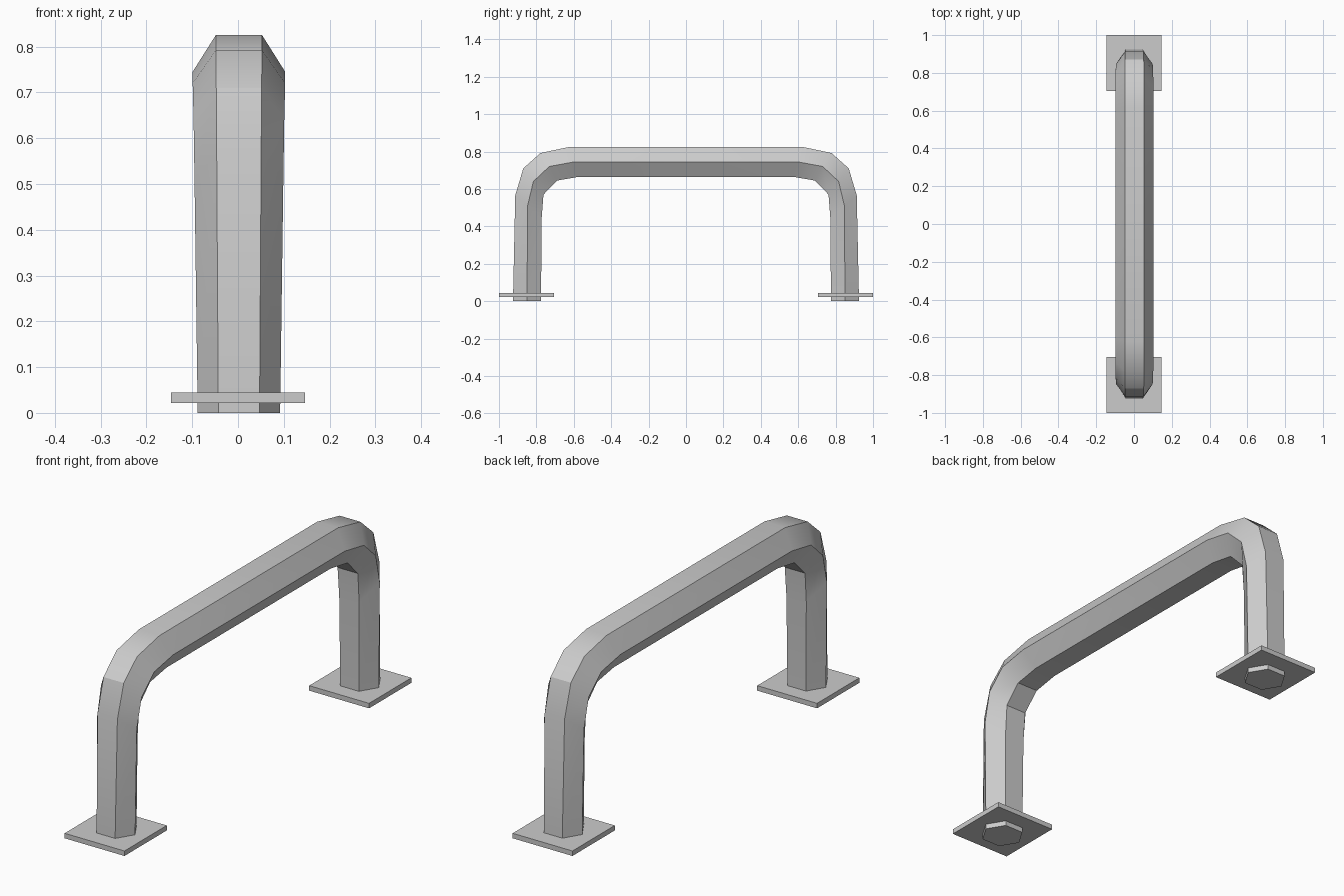
import bpy, bmesh, math

if "Cube" in bpy.data.objects:
    bpy.data.objects.remove(bpy.data.objects["Cube"])

# Bend rings: half width, then (y, z) of the outer, middle and inner edges
RINGS = [
    (0.090, (-0.925, 0.000), (-0.850, 0.000), (-0.775, 0.000)),
    (0.097, (-0.913, 0.565), (-0.847, 0.510), (-0.772, 0.440)),
    (0.099, (-0.870, 0.710), (-0.816, 0.640), (-0.762, 0.570)),
    (0.101, (-0.778, 0.792), (-0.731, 0.720), (-0.688, 0.645)),
    (0.101, (-0.622, 0.825), (-0.597, 0.745), (-0.572, 0.665)),
]
CX = 0.002


def finish(bm, name):
    bmesh.ops.recalc_face_normals(bm, faces=bm.faces)
    mesh = bpy.data.meshes.new(name)
    bm.to_mesh(mesh)
    bm.free()
    obj = bpy.data.objects.new(name, mesh)
    bpy.context.collection.objects.link(obj)
    return obj


def add_ring(bm, w, outer, mid, inner, side):
    pts = [(-w / 2, outer), (w / 2, outer), (w, mid),
           (w / 2, inner), (-w / 2, inner), (-w, mid)]
    return [bm.verts.new((CX + x, side * y, z)) for x, (y, z) in pts]


# Hexagonal handrail: front half, then the mirrored back half
bm = bmesh.new()
loops = [add_ring(bm, *r, 1) for r in RINGS]
loops += [add_ring(bm, *r, -1) for r in reversed(RINGS)]
for a, b in zip(loops, loops[1:]):
    for i in range(6):
        j = (i + 1) % 6
        bm.faces.new((a[i], a[j], b[j], b[i]))
bm.faces.new(loops[0])
bm.faces.new(loops[-1])
rail = finish(bm, "handrail")
bpy.context.view_layer.objects.active = rail
rail.select_set(True)
bpy.ops.object.shade_smooth_by_angle(angle=math.radians(30))

# Square mounting plates
for name, side in (("front_plate", -1), ("back_plate", 1)):
    bm = bmesh.new()
    bmesh.ops.create_cube(bm, size=1)
    bmesh.ops.scale(bm, vec=(0.292, 0.295, 0.022), verts=bm.verts)
    bmesh.ops.translate(bm, vec=(0, side * 0.8525, 0.033), verts=bm.verts)
    finish(bm, name)
